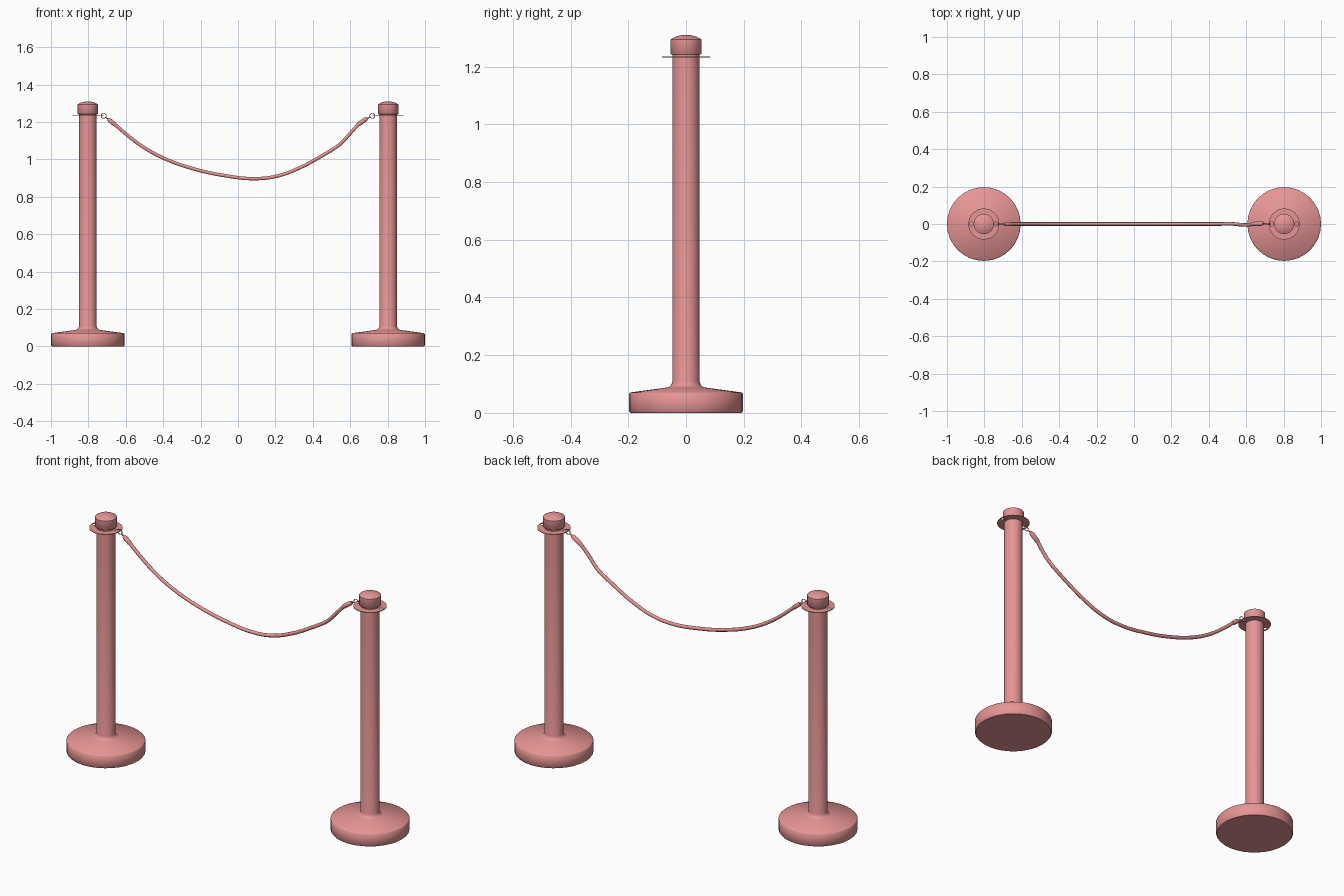
import bpy, bmesh, math
from mathutils import Vector

if "Cube" in bpy.data.objects:
    bpy.data.objects.remove(bpy.data.objects["Cube"])

POST_X = 0.803
SEGS = 32

# One dusty pink finish for everything
pink = bpy.data.materials.new("dusty_pink")
pink.diffuse_color = (0.8, 0.3, 0.3, 1)
pink.use_nodes = True
pink.node_tree.nodes["Principled BSDF"].inputs["Base Color"].default_value = pink.diffuse_color


def smooth(obj, angle=50):
    bpy.ops.object.select_all(action='DESELECT')
    obj.select_set(True)
    bpy.context.view_layer.objects.active = obj
    bpy.ops.object.shade_smooth_by_angle(angle=math.radians(angle))


def add(name, data, location=(0, 0, 0)):
    obj = bpy.data.objects.new(name, data)
    obj.location = location
    data.materials.append(pink)
    bpy.context.collection.objects.link(obj)
    return obj


def lathe(name, profile, x):
    """Revolve (radius, height) points about a vertical axis at x."""
    bm = bmesh.new()
    pts = [bm.verts.new((r, 0, z)) for r, z in profile]
    edges = [bm.edges.new(p) for p in zip(pts, pts[1:])]
    bmesh.ops.spin(bm, geom=pts + edges, cent=(0, 0, 0), axis=(0, 0, 1),
                   angle=math.tau, steps=SEGS)
    bmesh.ops.remove_doubles(bm, verts=bm.verts, dist=1e-5)
    bmesh.ops.recalc_face_normals(bm, faces=bm.faces)
    mesh = bpy.data.meshes.new(name)
    bm.to_mesh(mesh)
    bm.free()
    smooth(add(name, mesh, (x, 0, 0)))


def tube(name, points, radius, scales=None, handle='AUTO'):
    """Round tube through the points, with an optional taper per point."""
    cu = bpy.data.curves.new(name, 'CURVE')
    cu.dimensions = '3D'
    cu.bevel_depth = radius
    cu.bevel_resolution = 3
    cu.resolution_u = 6
    cu.use_fill_caps = True
    sp = cu.splines.new('BEZIER')
    sp.bezier_points.add(len(points) - 1)
    for i, (bp, p) in enumerate(zip(sp.bezier_points, points)):
        bp.co = p
        bp.handle_left_type = bp.handle_right_type = handle
        bp.radius = scales[i] if scales else 1
    add(name, cu)


def hook_plate(name, x):
    """Thin disc with a hook hole on each side."""
    cu = bpy.data.curves.new(name, 'CURVE')
    cu.dimensions = '2D'
    cu.fill_mode = 'BOTH'
    cu.extrude = 0.0018
    for cx, r, n in ((0, 0.083, SEGS), (0, 0.044, SEGS),
                     (-0.067, 0.011, 14), (0.067, 0.011, 14)):
        sp = cu.splines.new('POLY')
        sp.points.add(n - 1)
        for i, p in enumerate(sp.points):
            a = math.tau * i / n
            p.co = (cx + r * math.cos(a), r * math.sin(a), 0, 1)
        sp.use_cyclic_u = True
    add(name, cu, (x, 0, 1.233))


# Weighted base flowing into the pole, and the domed cap
base_pole = [(0, 0), (0.192, 0), (0.197, 0.006), (0.197, 0.066), (0.192, 0.071),
             (0.066, 0.088), (0.056, 0.092), (0.050, 0.099), (0.047, 0.109),
             (0.047, 1.243), (0, 1.243)]
cap = [(0, 1.241), (0.051, 1.241), (0.054, 1.244), (0.054, 1.294),
       (0.038, 1.303), (0.020, 1.308), (0, 1.310)]

# Posts, plates and hook rings on both sides
for side, s in (("left", -1), ("right", 1)):
    lathe(f"{side}_post", base_pole, s * POST_X)
    lathe(f"{side}_cap", cap, s * POST_X)
    hook_plate(f"{side}_hook_plate", s * POST_X)
    bpy.ops.mesh.primitive_torus_add(
        location=(s * 0.718, 0, 1.233), rotation=(math.pi / 2, 0, 0),
        major_radius=0.0135, minor_radius=0.002,
        major_segments=20, minor_segments=8)
    ring = bpy.context.object
    ring.name = f"{side}_hook_ring"
    ring.data.materials.append(pink)
    smooth(ring, 60)

# Sagging rope, slightly uneven with a kink near the right end
rope = [(-0.665, 0, 1.193), (-0.58, 0, 1.120), (-0.497, 0, 1.060),
        (-0.39, 0, 1.003), (-0.25, 0, 0.953), (-0.07, 0, 0.913),
        (0.09, 0, 0.897), (0.21, 0, 0.911), (0.33, 0, 0.955),
        (0.45, 0, 1.020), (0.535, 0, 1.073), (0.552, -0.002, 1.087),
        (0.60, -0.005, 1.139), (0.645, 0, 1.190)]
tube("rope", rope, 0.0095)

# Tapered sleeves and swivel pins joining the rope to the rings
for side, start, end, ring_x in (("left", (-0.655, 0, 1.184), (-0.695, 0, 1.216), -0.708),
                                 ("right", (0.640, 0, 1.185), (0.692, 0.003, 1.221), 0.707)):
    a, b = Vector(start), Vector(end)
    tube(f"{side}_sleeve", [a, a.lerp(b, 0.15), a.lerp(b, 0.8), b], 0.012,
         [0.85, 1, 1, 0.6], 'VECTOR')
    tube(f"{side}_swivel_pin", [b, (ring_x, 0, 1.225)], 0.003, None, 'VECTOR')
